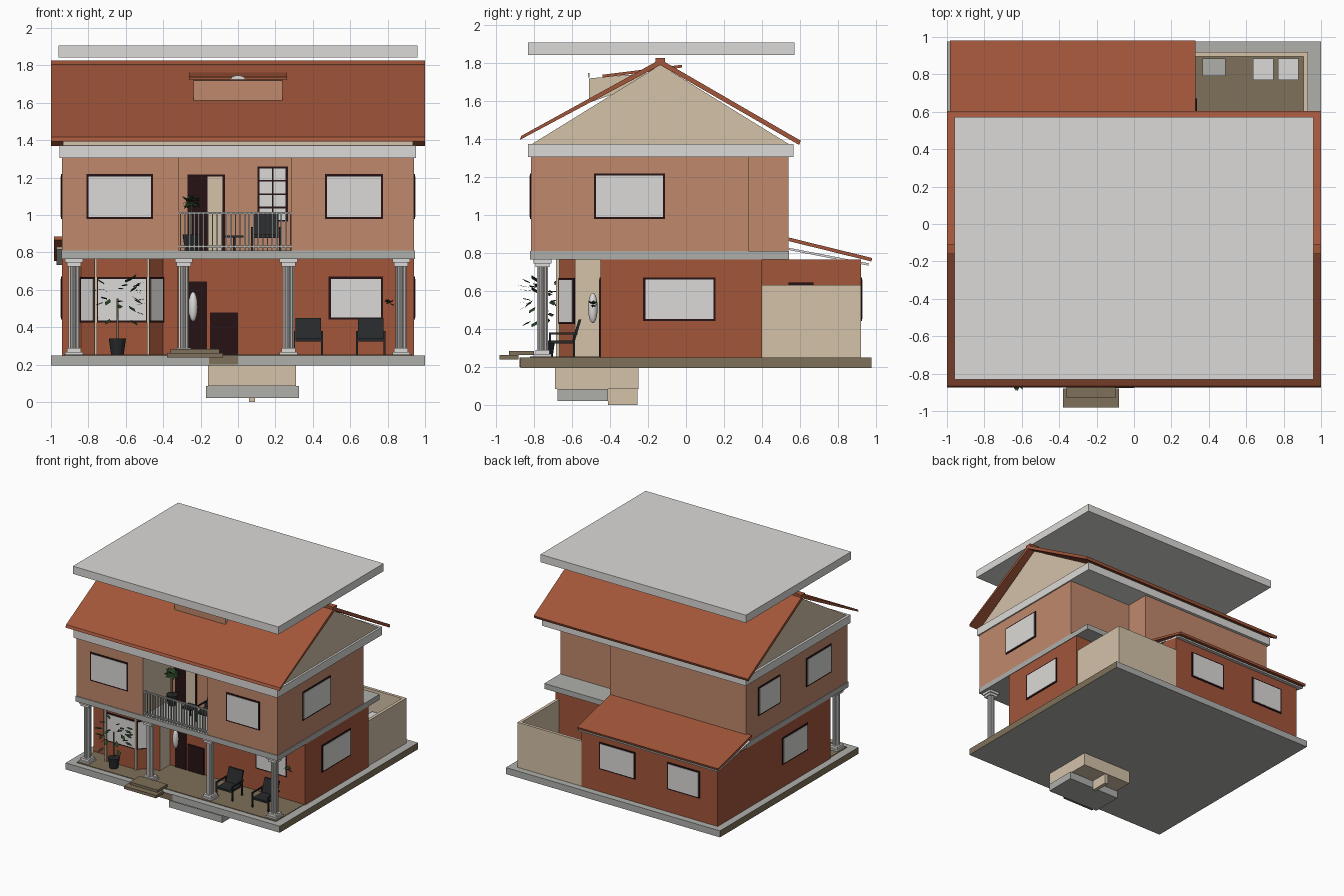
import bpy, bmesh, math, random
from mathutils import Vector

if "Cube" in bpy.data.objects:
    bpy.data.objects.remove(bpy.data.objects["Cube"])
random.seed(4)

def material(name, r, g, b):
    m = bpy.data.materials.new(name)
    m.diffuse_color = (r, g, b, 1)
    m.use_nodes = True
    m.node_tree.nodes["Principled BSDF"].inputs["Base Color"].default_value = m.diffuse_color
    return m

BRICK = material("terracotta", .36, .092, .042)
CLAY = material("light terracotta", .53, .25, .15)
TAN = material("tan", .66, .54, .40)
WHITE = material("white", .71, .70, .68)
GREY = material("grey", .43, .43, .41)
BROWN = material("brown", .21, .16, .10)
DARK = material("dark wood", .02, .006, .007)
BLACK = material("black", .02, .022, .024)
GREEN = material("leaf green", .02, .055, .02)

def finish(name, bm, *mats):
    bmesh.ops.recalc_face_normals(bm, faces=bm.faces)
    me = bpy.data.meshes.new(name)
    bm.to_mesh(me)
    bm.free()
    ob = bpy.data.objects.new(name, me)
    bpy.context.collection.objects.link(ob)
    for m in mats:
        me.materials.append(m)
    return ob

def extrude(name, pts, axis, a, b, *mats):
    """Extrude a 2D outline along x (y,z), y (x,z) or z (x,y)."""
    put = {'x': lambda p, t: (t, p[0], p[1]),
           'y': lambda p, t: (p[0], t, p[1]),
           'z': lambda p, t: (p[0], p[1], t)}[axis]
    bm = bmesh.new()
    lo = [bm.verts.new(put(p, a)) for p in pts]
    hi = [bm.verts.new(put(p, b)) for p in pts]
    bm.faces.new(lo)
    bm.faces.new(hi)
    for i in range(len(pts)):
        j = (i + 1) % len(pts)
        bm.faces.new((lo[i], lo[j], hi[j], hi[i]))
    return finish(name, bm, *mats)

def box(name, x0, x1, y0, y1, z0, z1, *mats):
    return extrude(name, [(x0, y0), (x1, y0), (x1, y1), (x0, y1)], 'z', z0, z1, *mats)

def plate(name, p, q, z0, z1, t, mat, inset=0):
    """Thin plate on the wall line p-q, sticking out to the right of p->q."""
    p, q = Vector(p), Vector(q)
    d = (q - p).normalized()
    n = Vector((d.y, -d.x)) * t
    p, q = p + d * inset, q - d * inset
    extrude(name, [p, q, q + n, p + n], 'z', z0 + inset, z1 - inset, mat)

def window(name, p, q, z0, z1):
    plate(name + "_frame", p, q, z0, z1, .006, DARK)
    plate(name + "_pane", p, q, z0, z1, .009, WHITE, .011)

def paint(ob, index, rule):
    for f in ob.data.polygons:
        if rule(f):
            f.material_index = index

# base slab, with brown ends, porch floor, steps
base = box("base_slab", -1, 1, -.872, .975, .195, .25, GREY, BROWN)
paint(base, 1, lambda f: abs(f.normal.x) > .9)
box("porch_floor", -.93, .93, -.82, -.44, .25, .255, BROWN)
box("yard_floor", .33, .91, .39, .9, .25, .255, BROWN)
box("lower_step", -.38, -.08, -.98, -.88, .238, .262, BROWN)
box("upper_step", -.36, -.10, -.93, -.80, .262, .283, BROWN)
plate("base_patch", (-.155, -.872), (0, -.872), .2, .25, .004, BROWN)

# sunken part below the base
box("pit_wall", -.16, .31, -.69, -.25, .085, .195, TAN)
box("pit_bottom", -.17, .325, -.675, -.41, .022, .085, GREY)
box("pit_drain", .06, .09, -.41, -.255, 0, .085, TAN)

# ground floor
ground = extrude("ground_floor", [(-.94, -.585), (-.32, -.585), (-.32, -.45), (.94, -.45), (.94, .40),
                 (.33, .40), (.33, .92), (-.94, .92)], 'z', .25, .765, BRICK, TAN)
paint(ground, 1, lambda f: f.normal.x > .9 and f.center.x < 0)
bay = [(-.84, -.585), (-.76, -.67), (-.48, -.67), (-.40, -.585)]
extrude("bay", bay, 'z', .25, .765, BRICK)
for i in range(3):
    window(f"bay_window_{i}", bay[i], bay[i + 1], .425, .668)
for i, x in enumerate((-.76, -.48)):
    box(f"bay_post_{i}", x - .007, x + .007, -.683, -.665, .25, .765, TAN)
plate("front_door", (-.27, -.45), (-.165, -.45), .25, .645, .008, DARK)
plate("low_door", (-.15, -.45), (0, -.45), .25, .478, .008, DARK)
window("ground_front_window", (.485, -.45), (.775, -.45), .442, .67)
window("ground_right_window", (.94, -.225), (.94, .155), .442, .67)
window("ground_left_window", (-.94, .06), (-.94, -.28), .442, .67)
window("ground_back_window_a", (.166, .92), (-.17, .92), .442, .67)
window("ground_back_window_b", (-.47, .92), (-.775, .92), .442, .67)
plate("yard_door", (.33, .54), (.33, .67), .255, .645, .008, DARK)

# walled yard with machines
extrude("yard_wall", [(.93, .40), (.93, .92), (.33, .92), (.33, .895), (.905, .895), (.905, .40)],
        'z', .25, .63, TAN)
box("washer", .635, .745, .77, .885, .255, .45, WHITE)
box("dryer", .77, .88, .77, .885, .255, .45, WHITE)
box("sink", .365, .49, .79, .885, .255, .42, GREY)

# middle slab and upper floor with balcony recess and rear terrace
box("middle_slab", -.945, .945, -.82, .542, .765, .81, GREY)
upper = extrude("upper_floor", [(-.94, -.815), (-.315, -.815), (-.315, -.45), (.285, -.45), (.285, -.815),
                (.94, -.815), (.94, .33), (.33, .33), (.33, .54), (-.94, .54)], 'z', .81, 1.305, CLAY, TAN)
paint(upper, 1, lambda f: abs(f.normal.x) > .9 and abs(f.center.x) < .5 and f.center.y < 0)
for name, p, q in (("front_left", (-.81, -.815), (-.455, -.815)), ("front_right", (.465, -.815), (.775, -.815)),
                   ("right", (.94, -.485), (.94, -.11)), ("left_a", (-.94, .38), (-.94, .09)),
                   ("left_b", (-.94, -.26), (-.94, -.59))):
    window("upper_window_" + name, p, q, .978, 1.218)
plate("balcony_door", (-.27, -.45), (-.07, -.45), .81, 1.217, .005, DARK)
plate("balcony_curtain", (-.163, -.45), (-.083, -.45), .81, 1.207, .008, TAN)
plate("grid_window_frame", (.105, -.45), (.268, -.45), .965, 1.26, .005, DARK)
for c in range(2):
    for r in range(4):
        x, z = .115 + c * .074, .974 + r * .071
        plate(f"grid_window_pane_{c}{r}", (x, -.45), (x + .066, -.45), z, z + .062, .008, WHITE)

# balcony railing
for i, z in enumerate((.826, 1.006)):
    box(f"rail_{i}", -.315, .285, -.81, -.796, z, z + .01, GREY)
for i in range(25):
    x = -.311 + i * .0245
    box(f"rail_bar_{i}", x, x + .007, -.807, -.799, .81, 1.008, GREY)

# cornice, gable, main roof, ridge, floating slab
box("cornice", -.955, .952, -.832, .565, 1.305, 1.373, WHITE)
extrude("gable", [(-.81, 1.373), (.54, 1.373), (-.135, 1.79)], 'x', -.935, .935, TAN)
extrude("main_roof", [(-.875, 1.394), (-.866, 1.416), (-.135, 1.818), (.604, 1.39), (.595, 1.368),
        (-.135, 1.788)], 'x', -1, 1, BRICK)
box("ridge_cap", -1, 1, -.16, -.11, 1.805, 1.826, BRICK)
box("floating_slab", -.96, .96, -.832, .572, 1.842, 1.907, WHITE)

# dormer
dormer = extrude("dormer", [(-.51, 1.59), (-.51, 1.718), (-.2, 1.745), (-.2, 1.7)], 'x', -.238, .238, CLAY, TAN)
paint(dormer, 1, lambda f: abs(f.normal.x) > .9)
extrude("dormer_roof", [(-.44, 1.722), (-.44, 1.737), (-.02, 1.79), (-.02, 1.775)], 'x', -.262, .262, BRICK)
arc = [(.04 * math.cos(k * math.pi / 8), 1.724 + .022 * math.sin(k * math.pi / 8)) for k in range(9)]
extrude("dormer_light", arc, 'y', -.516, -.508, WHITE)

# lean-to roof at the back and its white soffit
extrude("lean_to_roof", [(.525, .866), (.528, .884), (.98, .773), (.975, .755)], 'x', -.985, .33, BRICK)
extrude("lean_to_soffit", [(.525, .818), (.525, .83), (.962, .745), (.96, .733)], 'x', -.97, .33, WHITE)

# fluted columns
for i, x in enumerate((-.877, -.29, .27, .872)):
    ring = []
    for k in range(32):
        r, a = (.029 if k % 4 < 2 else .023), k * math.tau / 32
        ring.append((x + r * math.cos(a), -.755 + r * math.sin(a)))
    extrude(f"column_shaft_{i}", ring, 'z', .26, .76, WHITE)
    for j, (w, z0, z1) in enumerate(((.047, .25, .268), (.038, .268, .288), (.038, .725, .745), (.047, .745, .765))):
        box(f"column_block_{i}{j}", x - w, x + w, -.755 - w, -.755 + w, z0, z1, WHITE)

# wall lamp beside the door
bm = bmesh.new()
bmesh.ops.create_uvsphere(bm, u_segments=16, v_segments=10, radius=1)
for v in bm.verts:
    v.co = (-.24 + v.co.x * .025, -.49 + v.co.y * .025, .51 + v.co.z * .08)
lamp = finish("door_lamp", bm, WHITE)
for f in lamp.data.polygons:
    f.use_smooth = True

# chairs
def chair(name, x, y, z, w=.135):
    extrude(name + "_back", [(y + .05, z + .08), (y + .065, z + .08), (y + .1, z + .195), (y + .085, z + .195)],
            'x', x - w / 2, x + w / 2, BLACK)
    box(name + "_seat", x - w / 2, x + w / 2, y - .07, y + .06, z + .068, z + .085, BLACK)
    for i, s in enumerate((-1, 1)):
        e = x + s * w * .55
        box(f"{name}_arm_{i}", e - .005, e + .005, y - .07, y + .08, z + .115, z + .125, BLACK)
        for j, o in enumerate((-.065, .06)):
            box(f"{name}_leg_{i}{j}", e - .005, e + .005, y + o - .005, y + o + .005, z, z + .12, BLACK)

chair("porch_chair_a", .375, -.65, .255)
chair("porch_chair_b", .71, -.65, .255)
chair("balcony_chair", .15, -.6, .81)
box("balcony_table_top", -.07, .03, -.66, -.56, .88, .89, BLACK)
box("balcony_table_leg", -.026, -.014, -.616, -.604, .81, .88, BLACK)

# plants
def leaves(name, x, y, z, r, h, n, size):
    bm = bmesh.new()
    for _ in range(n):
        a, e = random.uniform(0, math.tau), random.uniform(-.7, .7)
        d = Vector((math.cos(a) * math.cos(e), math.sin(a) * math.cos(e), math.sin(e)))
        s = Vector((-math.sin(a), math.cos(a), 0)) * size * .3
        c = Vector((x, y, z + random.uniform(-h, h))) + d * random.uniform(.1, max(.1, r - size))
        if r < .1:
            c = Vector((x, y, z))
        bm.faces.new([bm.verts.new(v) for v in (c, c + d * size * .5 + s, c + d * size, c + d * size * .5 - s)])
    finish(name, bm, GREEN)

def potted(name, x, y, z, trunk, r, h):
    for part, r0, r1, z0, z1, m in (("pot", .034, .046, z, z + .085, BLACK),
                                    ("trunk", .006, .005, z + .08, z + trunk, BROWN)):
        bm = bmesh.new()
        bmesh.ops.create_cone(bm, cap_ends=True, segments=12, radius1=r0, radius2=r1, depth=z1 - z0)
        bmesh.ops.translate(bm, verts=bm.verts, vec=(x, y, (z0 + z1) / 2))
        finish(f"{name}_{part}", bm, m)
    leaves(name + "_leaves", x, y, z + trunk, r, h, 45, .06)

potted("porch_plant", -.645, -.735, .255, .3, .11, .07)
potted("balcony_plant", -.25, -.52, .81, .26, .09, .05)
leaves("wall_plant", .81, -.49, .53, .04, .01, 12, .035)
